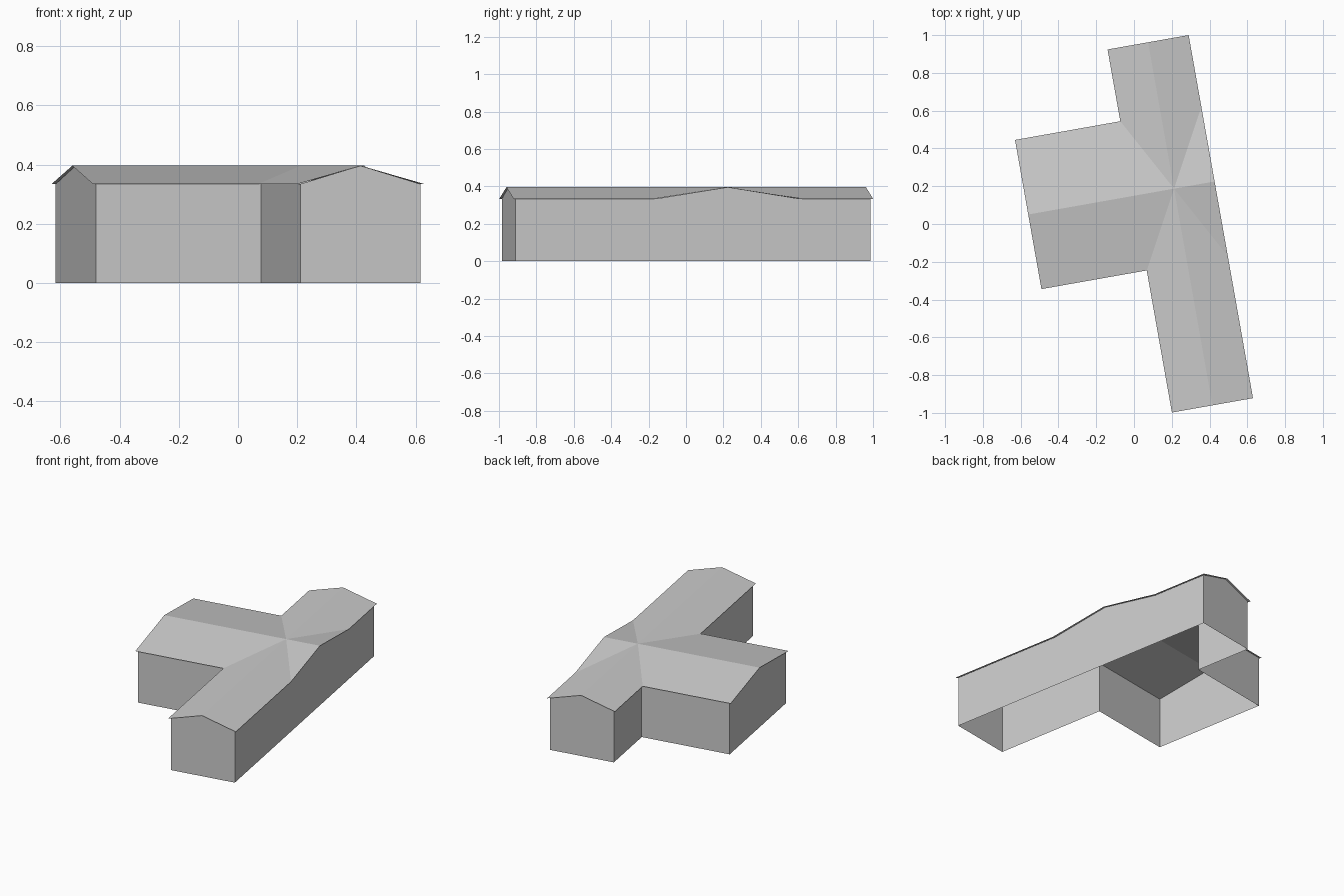
import bpy, bmesh
from math import radians
from mathutils import Matrix, Vector

cube = bpy.data.objects.get("Cube")
if cube:
    bpy.data.objects.remove(cube, do_unlink=True)

# Plan sizes, in the building's own turned frame
BAR_LEN, BAR_W = 0.976, 0.218            # half length and half width of the long block
WING_END, WING_MID, WING_W = -0.784, 0.189, 0.401
EAVE, RIDGE, OVERHANG = 0.334, 0.396, 0.012
PLACE = Matrix.Translation((0.245, 0.001, 0)) @ Matrix.Rotation(radians(10.05), 4, 'Z')

grey = bpy.data.materials.new("light_grey")
grey.use_nodes = True
grey.diffuse_color = (0.6, 0.6, 0.6, 1)
grey.node_tree.nodes["Principled BSDF"].inputs["Base Color"].default_value = (0.6, 0.6, 0.6, 1)


def build(name, polygons, facing):
    """Make one object; facing(face) tells whether a face already points outward."""
    bm = bmesh.new()
    for points in polygons:
        face = bm.faces.new([bm.verts.new(p) for p in points])
        face.normal_update()
        if not facing(face):
            face.normal_flip()
    bmesh.ops.remove_doubles(bm, verts=bm.verts, dist=0.0001)
    bm.transform(PLACE)
    mesh = bpy.data.meshes.new(name)
    bm.to_mesh(mesh)
    bm.free()
    mesh.materials.append(grey)
    obj = bpy.data.objects.new(name, mesh)
    bpy.context.collection.objects.link(obj)
    return obj


# Roof: crossing gables, eight thin slopes meeting at one point
peak = (0, WING_MID, RIDGE)
slopes = []
for sx in (-1, 1):
    for sy in (-1, 1):
        valley = (sx * BAR_W, WING_MID + sy * WING_W, EAVE)
        end = sy * BAR_LEN
        slopes.append([peak, valley, (sx * BAR_W, end, EAVE), (0, end, RIDGE)])
        if sx < 0:
            slopes.append([peak, valley, (WING_END, valley[1], EAVE), (WING_END, WING_MID, RIDGE)])
        else:
            slopes.append([peak, valley, (BAR_W, WING_MID, RIDGE)])
build("roof", slopes, lambda f: f.normal.z > 0)

# Walls: T-shaped outline, set in under the eaves, open below
w, l = BAR_W - OVERHANG, BAR_LEN - OVERHANG
e, h = WING_END + OVERHANG, WING_W - OVERHANG
south, north = WING_MID - h, WING_MID + h
outline = [(-w, -l), (w, -l), (w, l), (-w, l),
           (-w, north), (e, north), (e, south), (-w, south)]
walls = []
for a, b in zip(outline, outline[1:] + outline[:1]):
    walls.append([(*a, 0), (*b, 0), (*b, EAVE), (*a, EAVE)])
build("walls", walls, lambda f: True)

# Gables: triangles closing the four roof ends
gables = [[(-w, y, EAVE), (w, y, EAVE), (0, y, RIDGE)] for y in (-l, l)]
gables += [[(x, south, EAVE), (x, north, EAVE), (x, WING_MID, RIDGE)] for x in (e, w)]
centre = Vector((0, WING_MID, EAVE))
build("gables", gables, lambda f: f.normal.dot(f.calc_center_median() - centre) > 0)
